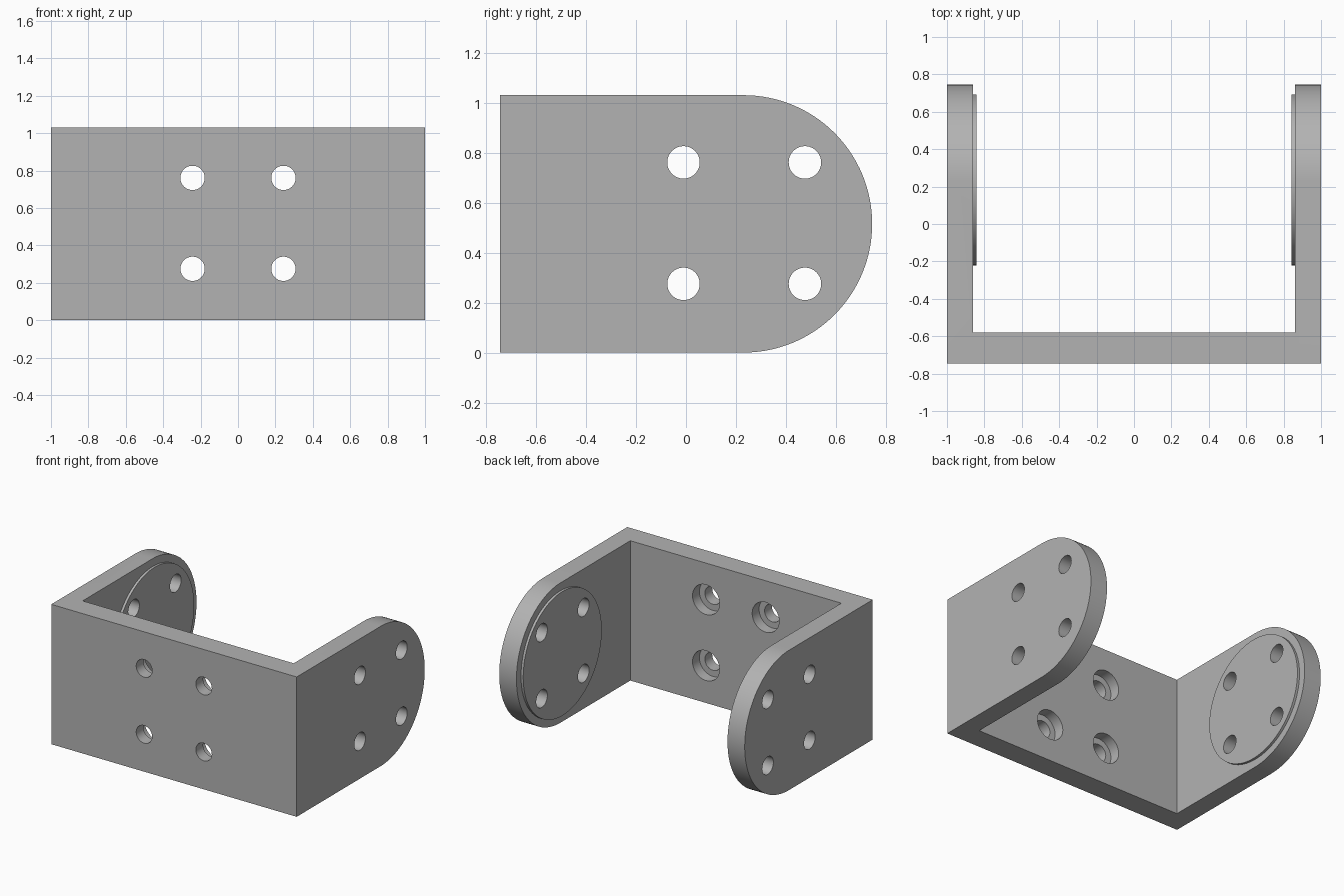
import bpy
import bmesh
from math import cos, sin, pi, radians
from mathutils import Matrix, Vector

if "Cube" in bpy.data.objects:
    bpy.data.objects.remove(bpy.data.objects["Cube"], do_unlink=True)

# Main dimensions
HALF_X, HALF_Y, HEIGHT = 1.0, 0.745, 1.03
ARM, WEB = 0.14, 0.165
MID_Z = HEIGHT / 2
ROUND_Y = HALF_Y - MID_Z
PAD_R, PAD_H = 0.457, 0.018
HOLE_R, BORE_R, BORE_DEPTH = 0.065, 0.11, 0.08
PITCH = 0.243
INNER_X, INNER_Y = HALF_X - ARM, WEB - HALF_Y

grey = bpy.data.materials.new("plain grey")
grey.use_nodes = True
colour = (0.45, 0.45, 0.45, 1)
grey.diffuse_color = colour
grey.node_tree.nodes["Principled BSDF"].inputs["Base Color"].default_value = colour


def make_object(name, bm):
    bmesh.ops.recalc_face_normals(bm, faces=bm.faces)
    mesh = bpy.data.meshes.new(name)
    bm.to_mesh(mesh)
    bm.free()
    mesh.materials.append(grey)
    obj = bpy.data.objects.new(name, mesh)
    bpy.context.collection.objects.link(obj)
    return obj


def extrude(name, outline, direction):
    bm = bmesh.new()
    face = bm.faces.new([bm.verts.new(p) for p in outline])
    result = bmesh.ops.extrude_face_region(bm, geom=[face], use_keep_orig=True)
    moved = [v for v in result["geom"] if isinstance(v, bmesh.types.BMVert)]
    bmesh.ops.translate(bm, verts=moved, vec=direction)
    return make_object(name, bm)


def cylinder(name, start, end, radius, segments=48):
    start, end = Vector(start), Vector(end)
    axis = end - start
    turn = Vector((0, 0, 1)).rotation_difference(axis).to_matrix().to_4x4()
    bm = bmesh.new()
    bmesh.ops.create_cone(bm, cap_ends=True, segments=segments, radius1=radius,
                          radius2=radius, depth=axis.length,
                          matrix=Matrix.Translation((start + end) / 2) @ turn)
    return make_object(name, bm)


def combine(target, tool, operation):
    mod = target.modifiers.new(operation.title(), 'BOOLEAN')
    mod.operation, mod.solver, mod.object = operation, 'EXACT', tool
    bpy.context.view_layer.objects.active = target
    bpy.ops.object.modifier_apply(modifier=mod.name)
    bpy.data.objects.remove(tool, do_unlink=True)


# U-shaped channel seen from above
half = [(HALF_X, -HALF_Y), (HALF_X, HALF_Y), (INNER_X, HALF_Y), (INNER_X, INNER_Y)]
outline = half + [(-x, y) for x, y in reversed(half)]
bracket = extrude("mounting_bracket", [(x, y, 0) for x, y in outline], (0, 0, HEIGHT))

# Round the arm ends with a side profile
steps = 64
arc = [(ROUND_Y + MID_Z * cos(a), MID_Z + MID_Z * sin(a))
       for a in (pi * i / steps - pi / 2 for i in range(steps + 1))]
side = [(-HALF_Y - 0.1, HEIGHT), (-HALF_Y - 0.1, 0)] + arc
profile = extrude("side_profile", [(-1.1, y, z) for y, z in side], (2.2, 0, 0))
combine(bracket, profile, 'INTERSECT')

# Raised round pads on the inner faces of the arms
for s in (-1, 1):
    pad = cylinder("arm_pad", (s * (INNER_X + 0.05), ROUND_Y + 0.005, MID_Z),
                   (s * (INNER_X - PAD_H), ROUND_Y + 0.005, MID_Z), PAD_R, 96)
    combine(bracket, pad, 'UNION')

# Bolt holes in both arms, and counterbored holes in the web
for a in (-1, 1):
    for b in (-1, 1):
        z = MID_Z + 0.003 + b * PITCH
        y = ROUND_Y + 0.003 + a * PITCH
        x = a * PITCH
        combine(bracket, cylinder("arm_hole", (-1.1, y, z), (1.1, y, z), HOLE_R), 'DIFFERENCE')
        combine(bracket, cylinder("web_hole", (x, -HALF_Y - 0.1, z),
                                  (x, INNER_Y + 0.1, z), HOLE_R), 'DIFFERENCE')
        combine(bracket, cylinder("counterbore", (x, INNER_Y - BORE_DEPTH, z),
                                  (x, INNER_Y + 0.1, z), BORE_R), 'DIFFERENCE')

# Smooth the curved walls, keep the edges crisp
bpy.ops.object.select_all(action='DESELECT')
bracket.select_set(True)
bpy.context.view_layer.objects.active = bracket
bpy.ops.object.shade_smooth_by_angle(angle=radians(30))
